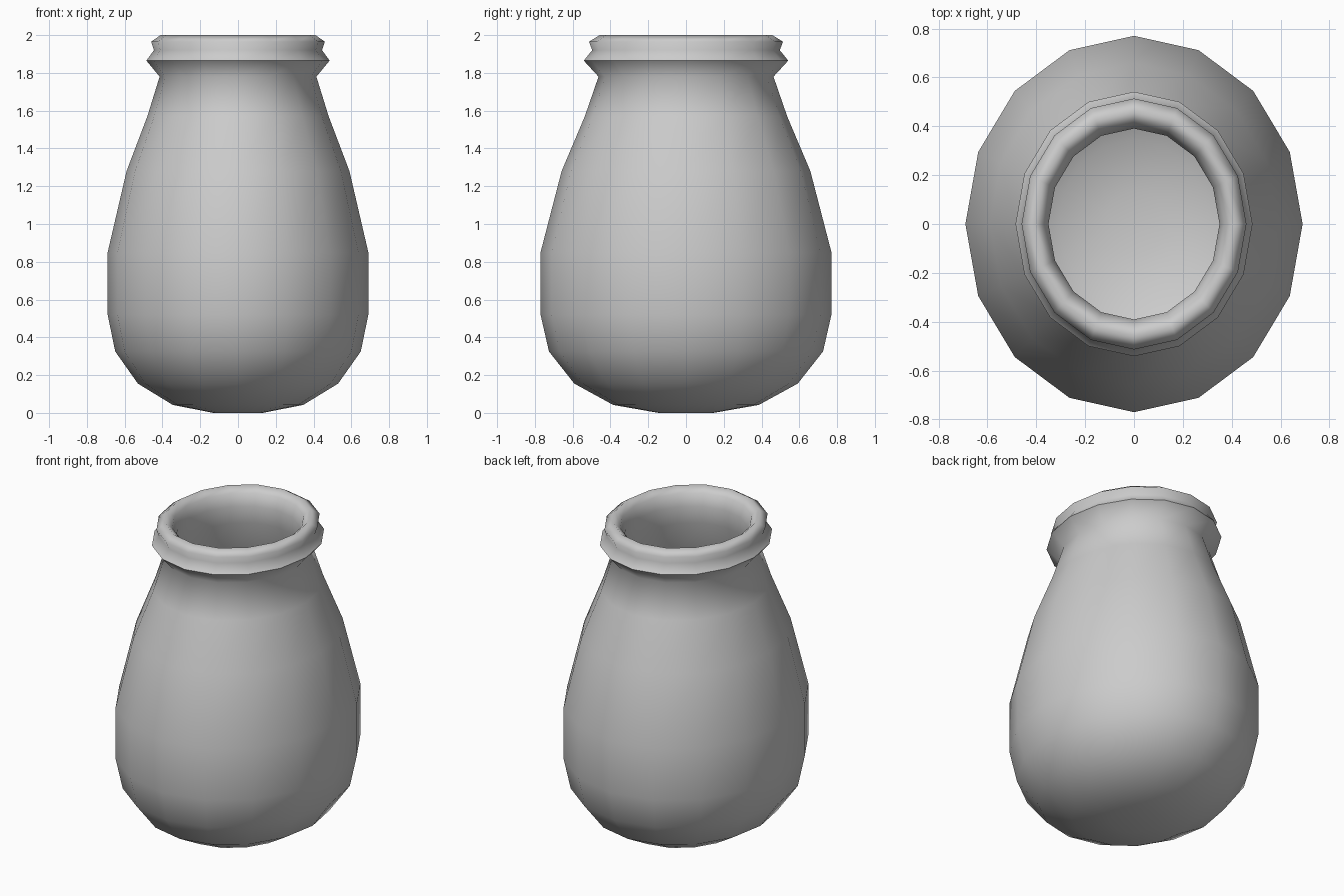
import bpy
from math import sin, cos, pi

if "Cube" in bpy.data.objects:
    bpy.data.objects.remove(bpy.data.objects["Cube"])

SIDES = 16
STRETCH = 1.116  # the jar is slightly deeper than wide

# outer wall, foot to lip: (radius, height)
outer = [(0.13, 0.0), (0.345, 0.042), (0.53, 0.155), (0.65, 0.325), (0.69, 0.52),
         (0.69, 0.85), (0.59, 1.28), (0.48, 1.57), (0.415, 1.78),
         (0.485, 1.865), (0.445, 1.92), (0.46, 1.965), (0.41, 2.0)]
# inner wall, lip to floor
inner = [(0.37, 1.965), (0.35, 1.89), (0.355, 1.78), (0.42, 1.56), (0.53, 1.27),
         (0.63, 0.85), (0.63, 0.53), (0.59, 0.35), (0.48, 0.2), (0.31, 0.1), (0.12, 0.06)]
profile = outer + inner

# revolve the profile into rings
verts = [(r * cos(2 * pi * i / SIDES), r * STRETCH * sin(2 * pi * i / SIDES), z)
         for r, z in profile for i in range(SIDES)]
faces = []
for k in range(len(profile) - 1):
    for i in range(SIDES):
        j = (i + 1) % SIDES
        a, b = k * SIDES, (k + 1) * SIDES
        faces.append((a + i, a + j, b + j, b + i))

# close foot and inner floor
faces.append(tuple(reversed(range(SIDES))))
last = (len(profile) - 1) * SIDES
faces.append(tuple(range(last, last + SIDES)))

mesh = bpy.data.meshes.new("jar")
mesh.from_pydata(verts, [], faces)
mesh.update()
jar = bpy.data.objects.new("jar", mesh)
bpy.context.collection.objects.link(jar)

# smooth shading, crisp only at the collar ridge
for p in mesh.polygons:
    p.use_smooth = True
ridge = outer.index((0.485, 1.865))
for e in mesh.edges:
    if all(v // SIDES == ridge for v in e.vertices):
        e.use_edge_sharp = True
